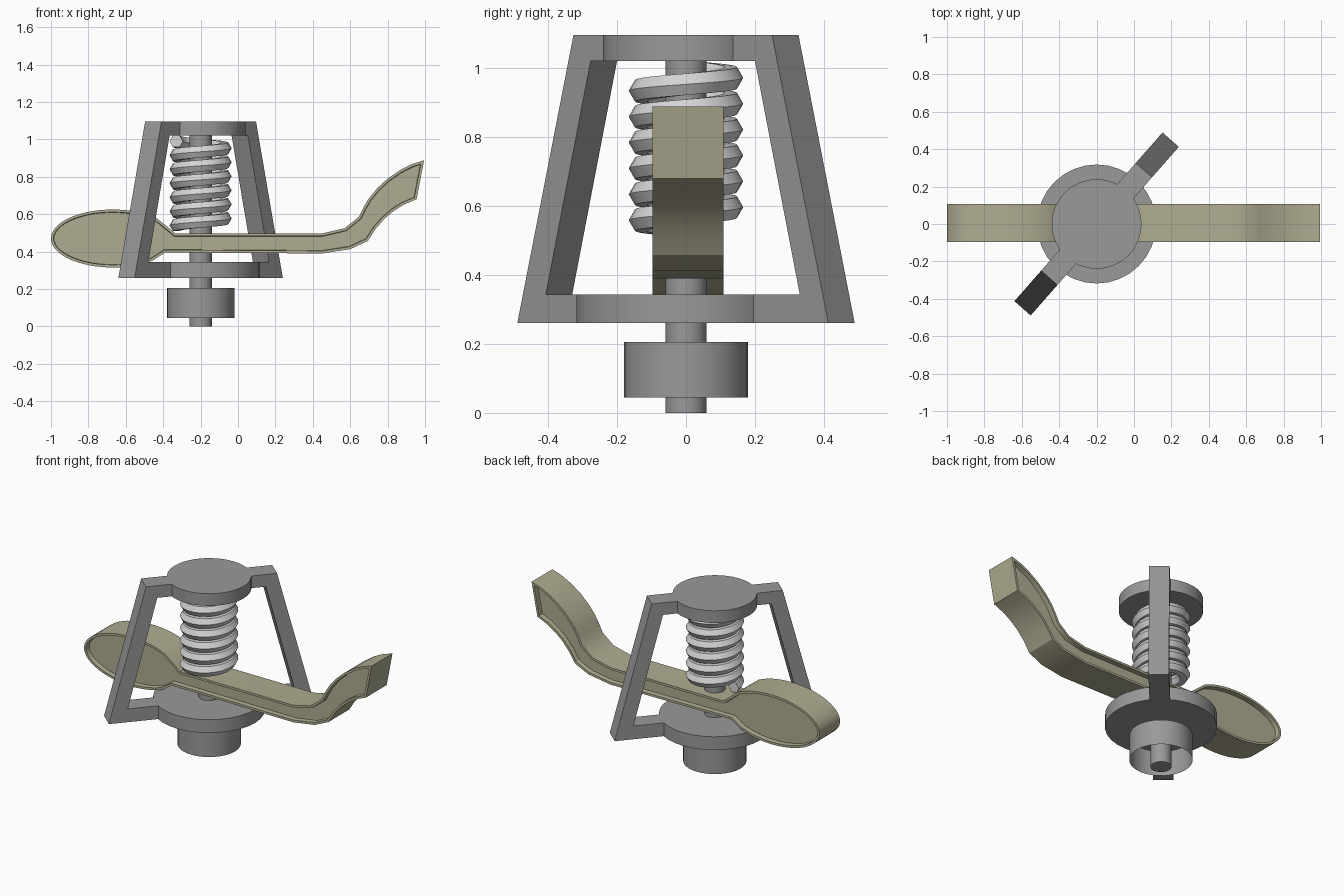
import bpy, bmesh
from math import sin, cos, pi, radians
from mathutils import Matrix, Vector

if "Cube" in bpy.data.objects:
    bpy.data.objects.remove(bpy.data.objects["Cube"], do_unlink=True)

AXIS_X = -0.2


def material(name, rgb):
    m = bpy.data.materials.new(name)
    m.use_nodes = True
    m.diffuse_color = (*rgb, 1)
    m.node_tree.nodes["Principled BSDF"].inputs["Base Color"].default_value = (*rgb, 1)
    return m


STEEL = material("dark_grey_steel", (0.32, 0.32, 0.32))
SPRING = material("light_grey_spring", (0.66, 0.66, 0.66))
KHAKI = material("khaki_lever", (0.43, 0.41, 0.285))


def finish(bm, name, mat, smooth=True, recalc=True):
    if recalc:
        bmesh.ops.recalc_face_normals(bm, faces=bm.faces[:])
    mesh = bpy.data.meshes.new(name)
    bm.to_mesh(mesh)
    bm.free()
    ob = bpy.data.objects.new(name, mesh)
    bpy.context.collection.objects.link(ob)
    mesh.materials.append(mat)
    if smooth:
        bpy.ops.object.select_all(action='DESELECT')
        ob.select_set(True)
        bpy.context.view_layer.objects.active = ob
        bpy.ops.object.shade_smooth_by_angle(angle=radians(30))
    return ob


def cylinder(name, radius, z0, z1, caps=True):
    bm = bmesh.new()
    bmesh.ops.create_cone(bm, cap_ends=caps, segments=32, radius1=radius, radius2=radius,
                          depth=z1 - z0,
                          matrix=Matrix.Translation((AXIS_X, 0, (z0 + z1) / 2)))
    return finish(bm, name, STEEL)


# Rod, discs and the open sleeve beneath
cylinder("rod", 0.06, 0, 1.05)
cylinder("sleeve", 0.18, 0.045, 0.205, caps=False)
cylinder("base_disc", 0.318, 0.26, 0.343)
cylinder("top_disc", 0.24, 1.02, 1.096)

# Trapezoid frame, turned about the rod
bm = bmesh.new()


def trapezoid(r0, z0, r1, z1):
    return [bm.verts.new((x, -0.058, z))
            for x, z in ((-r0, z0), (r0, z0), (r1, z1), (-r1, z1))]


outer = trapezoid(0.60, 0.26, 0.383, 1.096)
inner = trapezoid(0.49, 0.343, 0.317, 1.02)
for i in range(4):
    j = (i + 1) % 4
    bm.faces.new((outer[i], outer[j], inner[j], inner[i]))
ext = bmesh.ops.extrude_face_region(bm, geom=bm.faces[:], use_keep_orig=True)
bmesh.ops.translate(bm, vec=(0, 0.116, 0),
                    verts=[g for g in ext["geom"] if isinstance(g, bmesh.types.BMVert)])
bmesh.ops.transform(bm, verts=bm.verts[:],
                    matrix=Matrix.Translation((AXIS_X, 0, 0)) @ Matrix.Rotation(radians(48.7), 4, 'Z'))
finish(bm, "frame", STEEL, smooth=False)

# Helical spring with a six-sided section
bm = bmesh.new()
TURNS, STEPS, SIDES = 6, 24, 6
rings = []
for i in range(TURNS * STEPS + 1):
    a = pi + 2 * pi * i / STEPS
    z = 0.54 + 0.45 * i / (TURNS * STEPS)
    ring = []
    for k in range(SIDES):
        t = 2 * pi * k / SIDES
        r = 0.13 + 0.036 * cos(t)
        ring.append(bm.verts.new((AXIS_X + r * cos(a), r * sin(a), z + 0.036 * sin(t))))
    rings.append(ring)
for a, b in zip(rings, rings[1:]):
    for k in range(SIDES):
        n = (k + 1) % SIDES
        bm.faces.new((a[k], a[n], b[n], b[k]))
bm.faces.new(rings[0])
bm.faces.new(rings[-1])
finish(bm, "spring", SPRING)

# Lever outline: oval pad, straight shank, raised handle
pad = [(-0.67 + 0.33 * cos(radians(t)), 0.47 + 0.155 * sin(radians(t)))
       for t in range(45, 312, 7)]
lower = [(-0.39, 0.395), (0.45, 0.39), (0.60, 0.413), (0.695, 0.457), (0.735, 0.52),
         (0.78, 0.572), (0.83, 0.615), (0.885, 0.65), (0.955, 0.68)]
upper = [(0.995, 0.888), (0.93, 0.868), (0.865, 0.835), (0.80, 0.79), (0.745, 0.74),
         (0.70, 0.685), (0.67, 0.635), (0.645, 0.585), (0.57, 0.525), (0.45, 0.497),
         (-0.335, 0.497), (-0.38, 0.535)]
bm = bmesh.new()
face = bm.faces.new([bm.verts.new((x, -0.097, z)) for x, z in pad + lower + upper])
ext = bmesh.ops.extrude_face_region(bm, geom=[face], use_keep_orig=True)
bmesh.ops.translate(bm, vec=(0, 0.205, 0),
                    verts=[g for g in ext["geom"] if isinstance(g, bmesh.types.BMVert)])
bmesh.ops.recalc_face_normals(bm, faces=bm.faces[:])
# Rim and recess on both sides
sides = [f for f in bm.faces if abs(f.normal.y) > 0.9]
bmesh.ops.inset_individual(bm, faces=sides, thickness=0.014, depth=0, use_even_offset=True)
bmesh.ops.inset_individual(bm, faces=sides, thickness=0.002, depth=-0.03, use_even_offset=True)
finish(bm, "lever", KHAKI, recalc=False)
